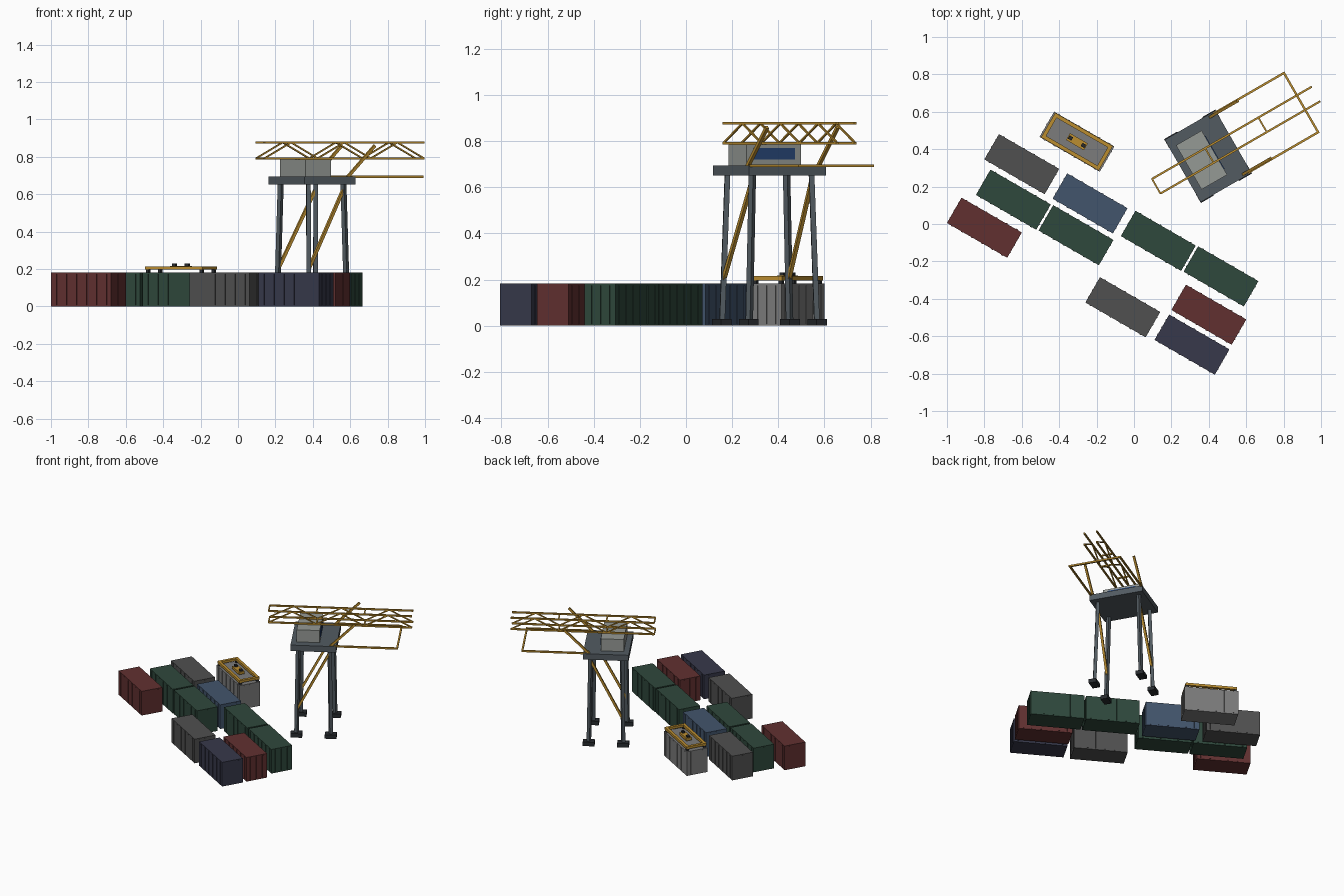
import bpy, bmesh, math
from mathutils import Vector, Matrix

if "Cube" in bpy.data.objects:
    bpy.data.objects.remove(bpy.data.objects["Cube"])

def mat(name, r, g, b):
    m = bpy.data.materials.new(name)
    m.diffuse_color = (r, g, b, 1)
    m.use_nodes = True
    m.node_tree.nodes["Principled BSDF"].inputs["Base Color"].default_value = m.diffuse_color
    return m

ORANGE = mat("orange", .50, .27, .03)
SLATE = mat("slate", .085, .105, .12)
DARK = mat("dark", .02, .023, .027)
HOUSE = mat("house_grey", .30, .32, .30)
GLASS = mat("glass", .02, .06, .18)
PAINT = {"red": mat("red", .12, .03, .03), "green": mat("green", .028, .065, .045),
         "blue": mat("blue", .055, .09, .15), "navy": mat("navy", .038, .04, .07),
         "grey": mat("grey", .08, .08, .08), "pale": mat("pale", .20, .20, .20)}

def box(bm, c, s):
    bmesh.ops.create_cube(bm, size=1, matrix=Matrix.Translation(c) @ Matrix.Diagonal((*s, 1)))

def bar(bm, p, q, t):
    # square bar between two points
    p, q = Vector(p), Vector(q)
    d = q - p
    side = Vector((0, 0, 1)).cross(d)
    side = side.normalized() if side.length > 1e-6 else Vector((1, 0, 0))
    up = d.normalized().cross(side)
    rot = Matrix((side, up, d.normalized())).transposed().to_4x4()
    bmesh.ops.create_cube(bm, size=1, matrix=Matrix.Translation((p + q) / 2) @ rot
                          @ Matrix.Diagonal((t, t, d.length, 1)))

def finish(name, bm, m, place):
    me = bpy.data.meshes.new(name)
    bm.to_mesh(me)
    bm.free()
    me.materials.append(m)
    ob = bpy.data.objects.new(name, me)
    ob.matrix_world = place
    bpy.context.collection.objects.link(ob)

def boxes(name, items, m, place):
    bm = bmesh.new()
    for c, s in items:
        box(bm, c, s)
    finish(name, bm, m, place)

def bars(name, items, m, place):
    bm = bmesh.new()
    for p, q, t in items:
        bar(bm, p, q, t)
    finish(name, bm, m, place)

def placed(x, y, deg):
    return Matrix.Translation((x, y, 0)) @ Matrix.Rotation(math.radians(deg), 4, 'Z')

# shipping containers with ribbed walls
L, W, H = .372, .156, .182
STACK = [("red", -.80, -.02), ("grey", -.60, .32), ("green", -.645, .13),
         ("green", -.31, -.06), ("blue", -.235, .11), ("green", .13, -.09),
         ("green", .465, -.28), ("grey", -.06, -.445), ("red", .40, -.485),
         ("navy", .31, -.645), ("pale", -.305, .44)]
for i, (colour, x, y) in enumerate(STACK):
    parts = [((0, 0, H / 2), (L, W, H))]
    for k in range(6):
        parts.append((((k - 2.5) * .062, 0, H / 2), (.010, W + .006, H * .92)))
    for k in (-1, 0, 1):
        parts.append(((0, k * .045, H / 2), (L + .004, .008, H * .92)))
    boxes(f"{colour}_container_{i + 1}", parts, PAINT[colour], placed(x, y, -30))

# lifting spreader on the pale container
S = placed(-.305, .44, -30)
sl, sw = .356, .152
frame = [((0, s * (sw / 2 - .01), .206), (sl, .02, .018)) for s in (-1, 1)]
frame += [((s * (sl / 2 - .01), 0, .206), (.02, sw - .04, .018)) for s in (-1, 1)]
frame += [((0, 0, .207), (.11, .042, .020))]
boxes("spreader_frame", frame, ORANGE, S)
boxes("spreader_twistlocks", [((a * (sl / 2 - .012), b * (sw / 2 - .012), .19), (.018, .018, .02))
                              for a in (-1, 1) for b in (-1, 1)], DARK, S)
boxes("spreader_sheaves", [((a * .04, 0, .223), (.022, .02, .014)) for a in (-1, 1)], DARK, S)

# crane: local x runs along the boom
C = placed(.396, .362, 30)
SIGNS = [(a, b) for a in (-1, 1) for b in (-1, 1)]
boxes("crane_platform", [((0, 0, .673), (.314, .385, .044))], SLATE, C)
bars("crane_legs", [((a * .118, b * .169, .02), (a * .108, b * .148, .66), .023)
                    for a, b in SIGNS], SLATE, C)
boxes("crane_feet", [((a * .118, b * .171, .015), (.08, .052, .03)) for a, b in SIGNS], DARK, C)
bars("leg_braces", [((-.115, b * .163, .2), (.109, b * .149, .63), .016) for b in (-1, 1)], ORANGE, C)

# machinery house and window
boxes("machinery_house", [((-.04, 0, .74), (.158, .273, .092))], HOUSE, C)
boxes("house_window", [((.04, 0, .746), (.006, .204, .05))], GLASS, C)

# lattice boom
x0, x1, zb, zt, n = -.32, .665, .792, .877, 6
step = (x1 - x0) / n
lattice = []
for v in (-.045, .045):
    for z in (zb, zt):
        lattice.append(((x0, v, z), (x1, v, z), .011))
    for i in range(n):
        za, zc = (zb, zt) if i % 2 == 0 else (zt, zb)
        lattice.append(((x0 + i * step, v, za), (x0 + (i + 1) * step, v, zc), .008))
for i in (0, 2, 4):
    for z in (zb, zt):
        lattice.append(((x0 + i * step, -.045, z), (x0 + i * step, .045, z), .009))
bars("lattice_boom", lattice, ORANGE, C)

# outrigger frame and raked stays
f = [((.14, v, .694), (.574, v, .694), .012) for v in (-.183, .183)]
f.append(((.574, -.189, .694), (.574, .189, .694), .012))
bars("outrigger_frame", f, ORANGE, C)
bars("raked_stays", [((.11, v, .685), (.285, v, .86), .015) for v in (-.177, .177)], ORANGE, C)
